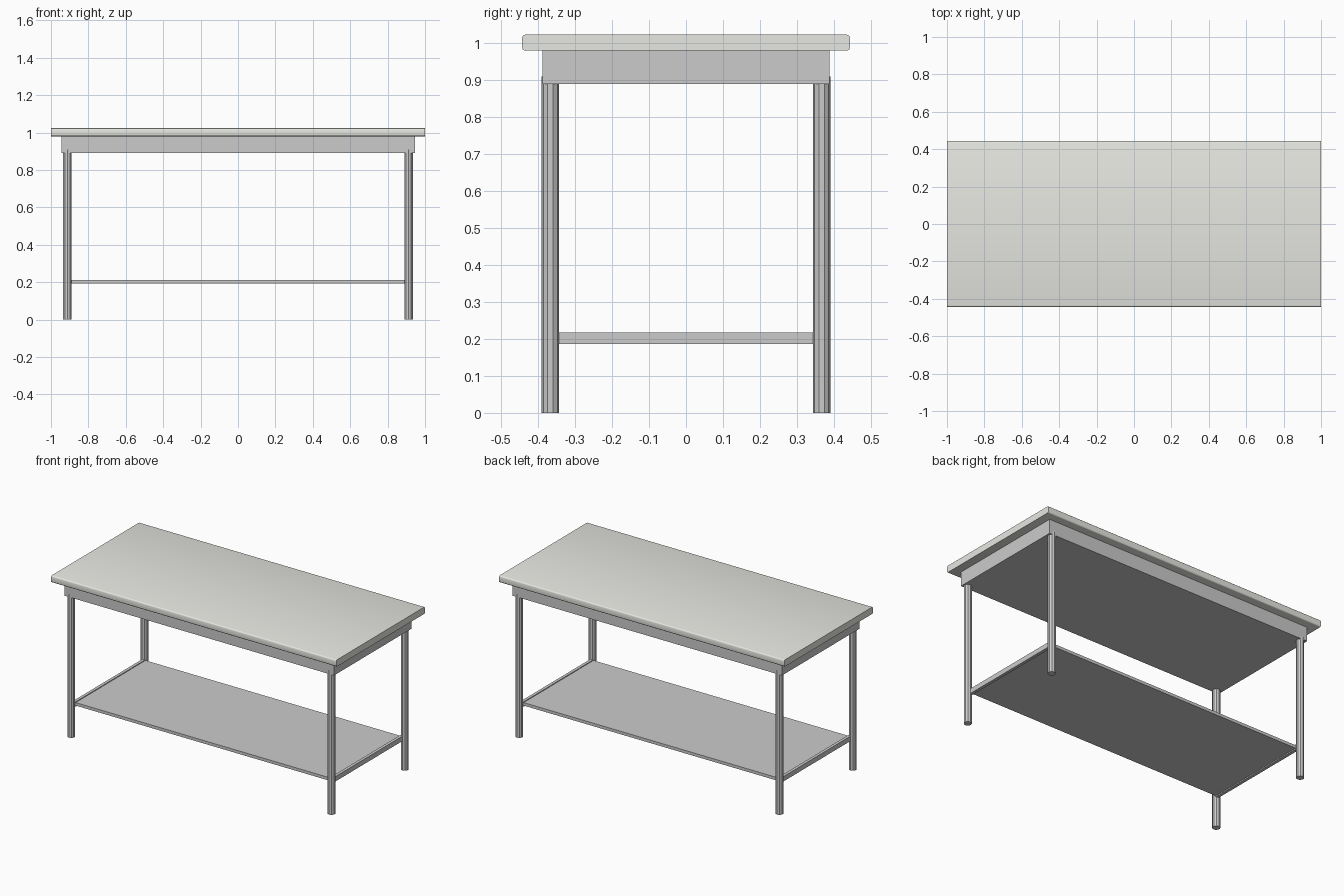
import bpy, bmesh, math
from mathutils import Matrix

if "Cube" in bpy.data.objects:
    bpy.data.objects.remove(bpy.data.objects["Cube"])


def finish(bm, name, smooth=False):
    mesh = bpy.data.meshes.new(name)
    bm.to_mesh(mesh)
    bm.free()
    for p in mesh.polygons:
        p.use_smooth = smooth
    ob = bpy.data.objects.new(name, mesh)
    bpy.context.collection.objects.link(ob)
    return ob


def box(name, x, y, z, round_long_edges=0, smooth=False):
    """Box from (min, max) ranges, optionally rounding the edges along x."""
    bm = bmesh.new()
    bmesh.ops.create_cube(bm, size=1)
    for v in bm.verts:
        for i, (lo, hi) in enumerate((x, y, z)):
            v.co[i] = hi if v.co[i] > 0 else lo
    if round_long_edges:
        edges = [e for e in bm.edges
                 if abs(e.verts[0].co.x - e.verts[1].co.x) > 0.01]
        bmesh.ops.bevel(bm, geom=edges, offset=round_long_edges,
                        segments=3, profile=0.5, affect='EDGES')
    return finish(bm, name, smooth)


# Table top with softened front and back edges
top = box("table_top", (-1, 1), (-0.443, 0.443), (0.98, 1.023), 0.008)
for p in top.data.polygons:
    p.use_smooth = abs(p.normal.x) < 0.5
bpy.context.view_layer.objects.active = top
top.select_set(True)
bpy.ops.object.shade_smooth_by_angle(angle=math.radians(40))
top.select_set(False)
mat = bpy.data.materials.new("pale_top")
mat.diffuse_color = (0.8, 0.8, 0.76, 1)
mat.use_nodes = True
mat.node_tree.nodes["Principled BSDF"].inputs["Base Color"].default_value = mat.diffuse_color
top.data.materials.append(mat)

# Closed apron box under the top
box("apron", (-0.945, 0.945), (-0.388, 0.388), (0.89, 0.98))

# Ten-sided legs, set slightly into the apron
for sx, side in ((-1, "left"), (1, "right")):
    for sy, end in ((-1, "front"), (1, "back")):
        bm = bmesh.new()
        bmesh.ops.create_cone(
            bm, cap_ends=True, segments=10, radius1=0.0235, radius2=0.0235,
            depth=0.91,
            matrix=Matrix.Translation((sx * 0.912, sy * 0.367, 0.455)))
        finish(bm, f"{end}_{side}_leg")

# Lower shelf with a slightly taller rail at each end
box("shelf", (-0.9, 0.9), (-0.35, 0.35), (0.193, 0.212))
for s, side in ((-1, "left"), (1, "right")):
    xs = sorted((s * 0.893, s * 0.912))
    box(f"{side}_shelf_rail", xs, (-0.35, 0.35), (0.186, 0.217))
